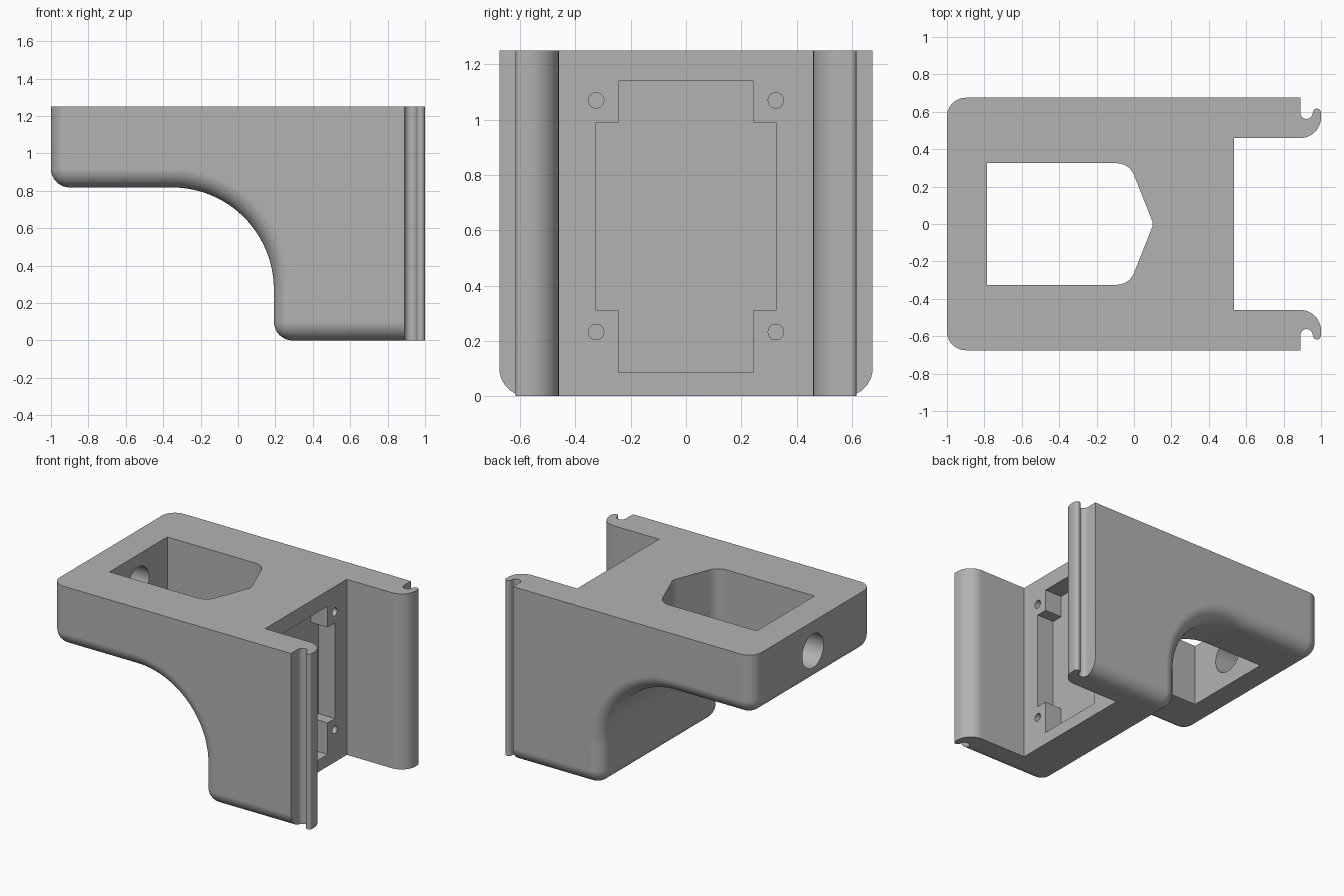
import bpy, bmesh, math
from mathutils import Vector

cube = bpy.data.objects.get("Cube")
if cube:
    bpy.data.objects.remove(cube, do_unlink=True)

H, W, END = 1.25, 0.675, 0.89      # height, half depth, end of the side walls
WALL = 0.46                        # inner face of the side walls
FACE = 0.535                       # mounting face between the walls

grey = bpy.data.materials.new("plain grey")
grey.use_nodes = True
colour = (0.45, 0.45, 0.45, 1)
grey.diffuse_color = colour
grey.node_tree.nodes["Principled BSDF"].inputs["Base Color"].default_value = colour


def arc(cx, cy, r, a0, a1, n=12):
    steps = [math.radians(a0 + (a1 - a0) * i / n) for i in range(n + 1)]
    return [(cx + r * math.cos(a), cy + r * math.sin(a)) for a in steps]


def prism(name, pts, axis, lo, hi, round_edges=None, radius=0.1):
    """Extrude a 2D outline along an axis, optionally rounding chosen edges."""
    place = {"x": lambda p, t: (t, p[0], p[1]),
             "y": lambda p, t: (p[0], t, p[1]),
             "z": lambda p, t: (p[0], p[1], t)}[axis]
    bm = bmesh.new()
    base = bm.faces.new([bm.verts.new(place(p, lo)) for p in pts])
    top = bmesh.ops.extrude_face_region(bm, geom=[base])["geom"]
    shift = Vector(place((0, 0), hi - lo))
    bmesh.ops.translate(bm, vec=shift, verts=[v for v in top if isinstance(v, bmesh.types.BMVert)])
    bmesh.ops.recalc_face_normals(bm, faces=bm.faces)
    if round_edges:
        edges = [e for e in bm.edges if round_edges(*[v.co for v in e.verts])]
        bmesh.ops.bevel(bm, geom=edges, offset=radius, segments=10, profile=0.5, affect="EDGES")
    mesh = bpy.data.meshes.new(name)
    bm.to_mesh(mesh)
    bm.free()
    mesh.materials.append(grey)
    obj = bpy.data.objects.new(name, mesh)
    bpy.context.collection.objects.link(obj)
    return obj


def combine(target, other, operation):
    bpy.context.view_layer.objects.active = target
    mod = target.modifiers.new(other.name, "BOOLEAN")
    mod.operation, mod.solver, mod.object = operation, "EXACT", other
    bpy.ops.object.modifier_apply(modifier=mod.name)
    bpy.data.objects.remove(other, do_unlink=True)


def rect(a0, a1, b0, b1):
    return [(a0, b0), (a1, b0), (a1, b1), (a0, b1)]


def body_edge(a, b):
    """Outer edges to round: not the top rim, the open end or the concave sweep."""
    if min(a.z, b.z) > H - 0.01 or min(a.x, b.x) > END - 0.01:
        return False
    if abs(a.y - b.y) > 0.1:
        return (a.x < -0.99 and a.z < H - 0.01) or a.z < 0.01
    return True


# Bracket body: arm and leg joined by a concave sweep
outline = [(-1, H), (-1, 0.818)]
outline += arc(-0.353, 0.273, 0.545, 90, 0, 24)
outline += [(0.192, 0), (END, 0), (END, H)]
body = prism("bracket_body", outline, "y", -W, W, body_edge)

# Snap hooks along the ends of both side walls
hook = [(0.88, 0.45), (END, 0.45)] + arc(END, 0.57, 0.11, -90, 0)
hook += arc(0.978, 0.595, 0.022, 0, 180) + arc(0.923, 0.595, 0.033, 0, -180)
hook += [(0.88, 0.595)]
for side in (1, -1):
    combine(body, prism("hook", [(x, side * y) for x, y in hook], "z", 0, H), "UNION")

# Open slot between the side walls
combine(body, prism("slot", rect(FACE, 1.2, -WALL, WALL), "z", -0.1, H + 0.1), "DIFFERENCE")

# Cross-shaped pocket in the mounting face
half = [(0.245, 0.085), (0.245, 0.31), (0.325, 0.31),
        (0.325, 0.99), (0.245, 0.99), (0.245, 1.14)]
pocket = half + [(-y, z) for y, z in reversed(half)]
combine(body, prism("pocket", pocket, "x", FACE - 0.13, FACE + 0.1), "DIFFERENCE")

# Screw holes at the pocket corners
for y in (-0.325, 0.325):
    for z in (0.232, 1.07):
        hole = prism("screw_hole", arc(y, z, 0.028, 0, 345, 23), "x", FACE - 0.13, FACE + 0.1)
        combine(body, hole, "DIFFERENCE")

# Pointed opening down through the arm
side = [(-0.785, 0.325)] + arc(-0.093, 0.225, 0.1, 90, 22, 8)
side += arc(0.05, 0, 0.05, 22, 0, 4)
opening = side + [(x, -y) for x, y in reversed(side[:-1])]
combine(body, prism("opening", opening, "z", 0.2, H + 0.1), "DIFFERENCE")

# Round cable hole in the end wall of the arm
combine(body, prism("cable_hole", arc(0, 1.04, 0.12, 0, 352.5, 47), "x", -1.1, -0.6), "DIFFERENCE")

# Smooth curved surfaces, keep edges crisp
bpy.ops.object.select_all(action="DESELECT")
body.select_set(True)
bpy.context.view_layer.objects.active = body
bpy.ops.object.shade_smooth_by_angle(angle=math.radians(30))
weighted = body.modifiers.new("even_shading", "WEIGHTED_NORMAL")
weighted.keep_sharp = True
